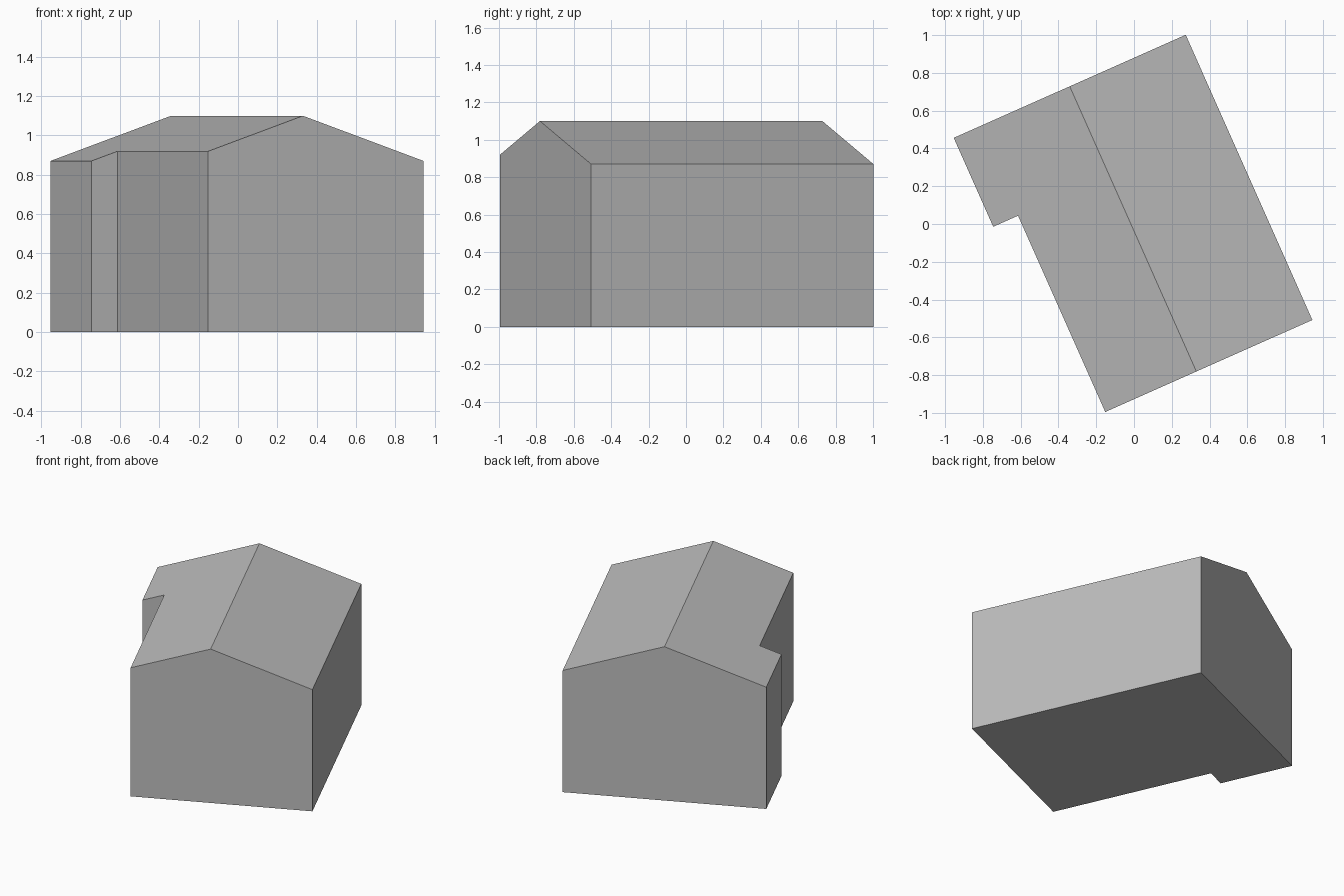
import bpy, bmesh
from math import radians

cube = bpy.data.objects.get("Cube")
if cube:
    bpy.data.objects.remove(cube, do_unlink=True)

# Light grey for the whole building
grey = bpy.data.materials.new("light_grey")
grey.use_nodes = True
colour = (0.5, 0.5, 0.5, 1)
grey.diffuse_color = colour
grey.node_tree.nodes["Principled BSDF"].inputs["Base Color"].default_value = colour

# Plan in the building's own frame: ridge along y, narrower front section
HALF, NARROW, END, STEP = 0.672, 0.528, 0.826, 0.311
RIDGE, SLOPE = 1.10, 0.342
plan = [(-NARROW, -END), (0, -END), (HALF, -END), (HALF, END),
        (0, END), (-HALF, END), (-HALF, STEP), (-NARROW, STEP)]

bm = bmesh.new()
floor = [bm.verts.new((x, y, 0)) for x, y in plan]
eaves = [bm.verts.new((x, y, RIDGE - SLOPE * abs(x))) for x, y in plan]

# Walls and floor
for i in range(len(plan)):
    j = (i + 1) % len(plan)
    bm.faces.new((floor[i], floor[j], eaves[j], eaves[i]))
bm.faces.new(floor[::-1])

# Two roof slopes meeting at the ridge
bm.faces.new(eaves[1:5])
bm.faces.new(eaves[4:] + eaves[:2])

# Join the two halves of each gable wall into one flat face
seams = [bm.edges.get((floor[i], eaves[i])) for i in (1, 4)]
bmesh.ops.dissolve_edges(bm, edges=seams, use_verts=False)
bmesh.ops.dissolve_verts(bm, verts=[floor[1], floor[4]])
bmesh.ops.recalc_face_normals(bm, faces=bm.faces[:])

mesh = bpy.data.meshes.new("gabled_building")
bm.to_mesh(mesh)
bm.free()
mesh.materials.append(grey)

building = bpy.data.objects.new("gabled_building", mesh)
building.location = (-0.005, -0.026, 0)
building.rotation_euler.z = radians(23.95)
bpy.context.collection.objects.link(building)
